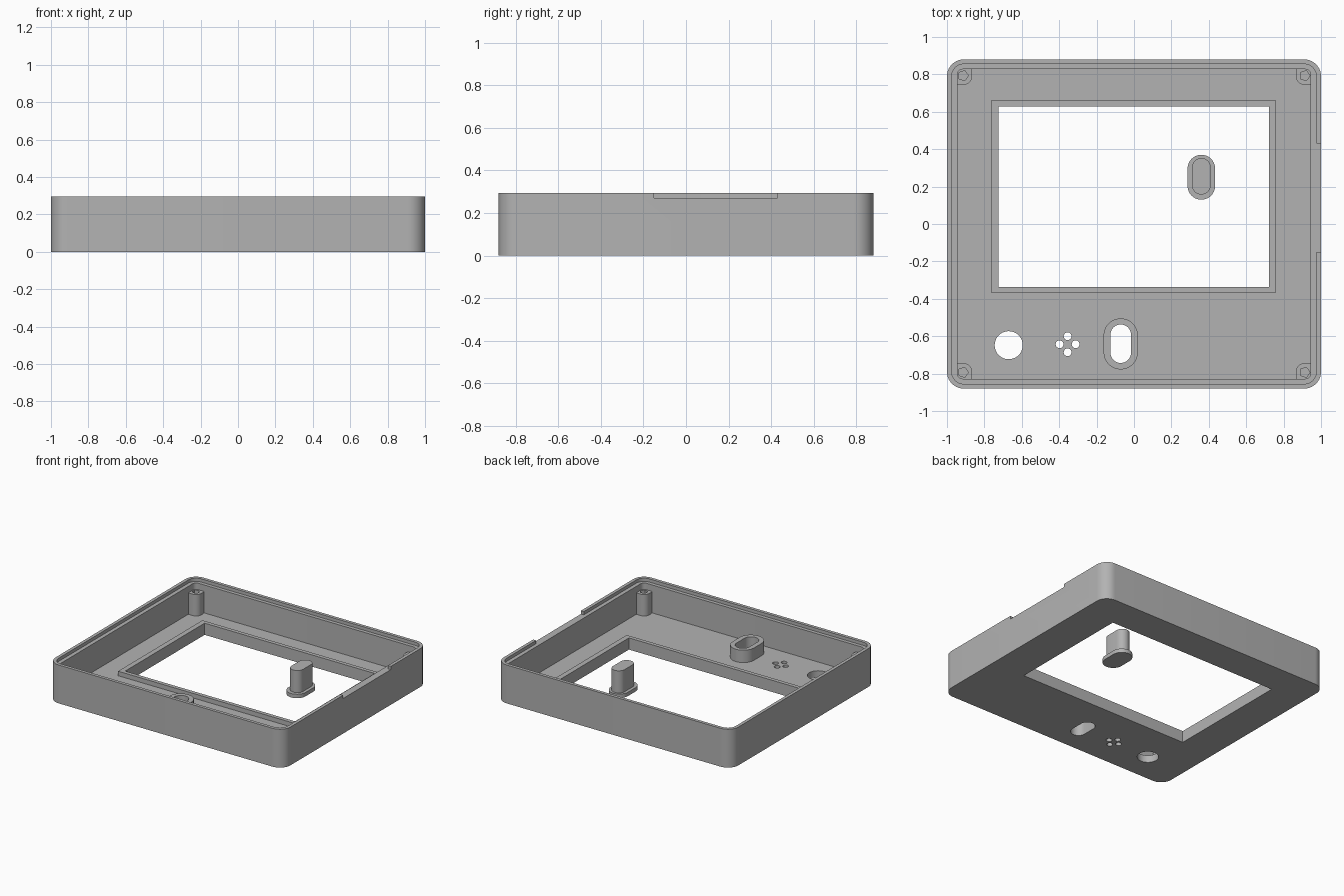
import bpy, bmesh, math

cube = bpy.data.objects.get("Cube")
if cube:
    bpy.data.objects.remove(cube, do_unlink=True)

grey = bpy.data.materials.new("plain_grey")
grey.use_nodes = True
GREY = (0.45, 0.45, 0.45, 1)
grey.diffuse_color = GREY
grey.node_tree.nodes["Principled BSDF"].inputs["Base Color"].default_value = GREY

HEIGHT, LEDGE, FLOOR, RIM_TOP = 0.295, 0.27, 0.055, 0.09


def prism(name, outline, z0, z1):
    """Extrude a flat outline from z0 to z1."""
    bm = bmesh.new()
    face = bm.faces.new([bm.verts.new((x, y, z0)) for x, y in outline])
    top = bmesh.ops.extrude_face_region(bm, geom=[face])["geom"]
    verts = [v for v in top if isinstance(v, bmesh.types.BMVert)]
    bmesh.ops.translate(bm, verts=verts, vec=(0, 0, z1 - z0))
    bmesh.ops.recalc_face_normals(bm, faces=bm.faces)
    mesh = bpy.data.meshes.new(name)
    bm.to_mesh(mesh)
    bm.free()
    mesh.materials.append(grey)
    obj = bpy.data.objects.new(name, mesh)
    bpy.context.collection.objects.link(obj)
    return obj


def rect(cx, cy, w, d, r=0.0, steps=10):
    """Rectangle outline with round corners; a full radius gives a slot."""
    if r == 0:
        steps = 0
    r = min(r, w / 2 * 0.999, d / 2 * 0.999)
    points = []
    for i, (sx, sy) in enumerate([(1, 1), (-1, 1), (-1, -1), (1, -1)]):
        for k in range(steps + 1):
            a = math.pi / 2 * (i + (k / steps if steps else 0))
            points.append((cx + sx * (w / 2 - r) + r * math.cos(a),
                           cy + sy * (d / 2 - r) + r * math.sin(a)))
    return points


def circle(cx, cy, r, n):
    return [(cx + r * math.cos(math.tau * k / n), cy + r * math.sin(math.tau * k / n))
            for k in range(n)]


def select(obj):
    bpy.ops.object.select_all(action='DESELECT')
    obj.select_set(True)
    bpy.context.view_layer.objects.active = obj


def cut(obj, outline, z0, z1):
    """Subtract a prism from an object."""
    cutter = prism("cutter", outline, z0, z1)
    cutter.hide_render = True
    mod = obj.modifiers.new("cut", 'BOOLEAN')
    mod.operation, mod.solver, mod.object = 'DIFFERENCE', 'EXACT', cutter
    select(obj)
    bpy.ops.object.modifier_apply(modifier=mod.name)
    bpy.data.objects.remove(cutter, do_unlink=True)


WINDOW = rect(-0.002, 0.147, 1.446, 0.965)
SLOT = rect(-0.071, -0.64, 0.11, 0.206, 0.055)
parts = []

# Shallow tray with a stepped lip and a notch in its left side
shell = prism("shell", rect(0, 0, 2, 1.76, 0.09), 0, HEIGHT)
cut(shell, rect(0, 0, 1.89, 1.655, 0.03), FLOOR, 0.4)
cut(shell, rect(0, 0, 1.95, 1.71, 0.065), LEDGE, 0.4)
cut(shell, rect(1.0, 0.14, 0.1, 0.58), LEDGE, 0.4)

# Openings in the floor: screen window, button slot, round hole, sound holes
cut(shell, WINDOW, -0.1, 0.2)
cut(shell, SLOT, -0.1, 0.2)
cut(shell, circle(-0.67, -0.648, 0.075, 40), -0.1, 0.2)
for x, y in circle(-0.355, -0.643, 0.043, 4):
    cut(shell, circle(x, y, 0.021, 20), -0.1, 0.2)
parts.append(shell)

# Raised rim around the window
rim = prism("window_rim", rect(-0.002, 0.147, 1.525, 1.025), FLOOR, RIM_TOP)
cut(rim, WINDOW, -0.1, 0.2)
parts.append(rim)

# Guide sleeve around the button slot
sleeve = prism("button_sleeve", rect(-0.071, -0.641, 0.183, 0.273, 0.0915), FLOOR, 0.15)
cut(sleeve, SLOT, -0.1, 0.2)
parts.append(sleeve)

# Screw posts in the four corners
for sx, side in ((1, "left"), (-1, "right")):
    for sy, end in ((1, "back"), (-1, "front")):
        post = prism(f"screw_post_{end}_{side}",
                     rect(sx * 0.92, sy * 0.8, 0.11, 0.11, 0.045), FLOOR, 0.22)
        cut(post, circle(sx * 0.913, sy * 0.793, 0.028, 5), 0.1, 0.3)
        parts.append(post)

# Loose push button: flange and stem
parts.append(prism("button_flange", rect(0.36, 0.25, 0.147, 0.24, 0.0735), 0, 0.03))
parts.append(prism("button_stem", rect(0.36, 0.255, 0.1, 0.195, 0.05), 0.03, 0.2))

for obj in parts:
    select(obj)
    bpy.ops.object.shade_smooth_by_angle(angle=math.radians(30))
